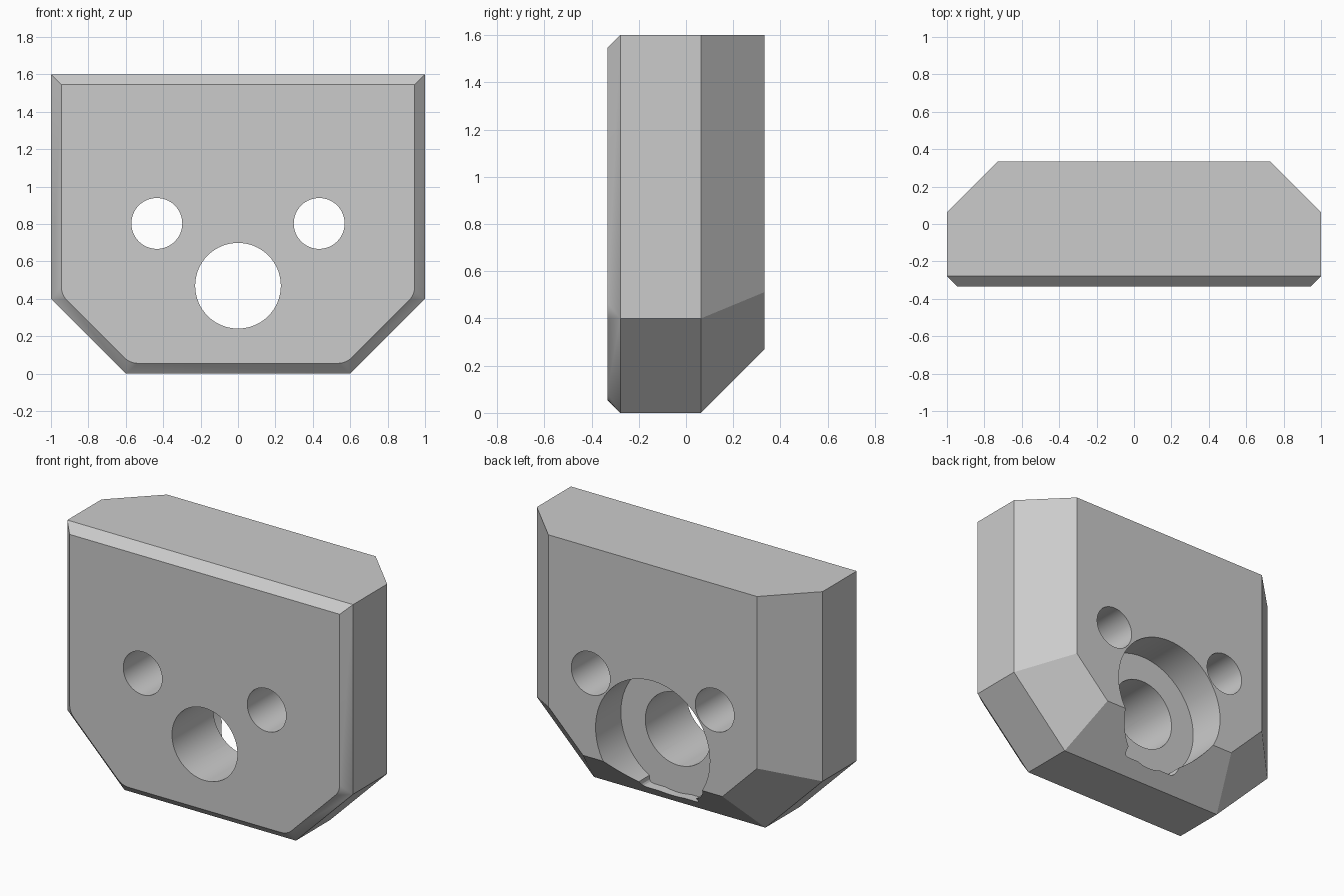
import bpy, bmesh
from mathutils import Vector
from math import radians

cube = bpy.data.objects.get("Cube")
if cube:
    bpy.data.objects.remove(cube, do_unlink=True)

# Material
grey = bpy.data.materials.new("light grey")
grey.use_nodes = True
colour = (0.6, 0.6, 0.6, 1)
grey.diffuse_color = colour
grey.node_tree.nodes["Principled BSDF"].inputs["Base Color"].default_value = colour

# Outline in x, z, anticlockwise from the lower left; edge 3 is the top
outline = [Vector(p) for p in ((-0.6, 0), (0.6, 0), (1, 0.4), (1, 1.6), (-1, 1.6), (-1, 0.4))]
FRONT, BACK = -0.333, 0.333
TOP_EDGE = 3


def inset(points, distance, top_distance):
    """Move every edge inwards and return the new corners."""
    count, lines = len(points), []
    for i, p in enumerate(points):
        d = (points[(i + 1) % count] - p).normalized()
        shift = top_distance if i == TOP_EDGE else distance
        lines.append((p + Vector((-d.y, d.x)) * shift, d))
    corners = []
    for i in range(count):
        (p, d), (q, e) = lines[i - 1], lines[i]
        t = (q - p).cross(e) / d.cross(e)
        corners.append(p + d * t)
    return corners


def rounded(corner, before, after, size, steps=6):
    """Points of a curve that softens one corner."""
    a = corner + (before - corner).normalized() * size
    b = corner + (after - corner).normalized() * size
    ts = [i / steps for i in range(steps + 1)]
    return [a * (1 - t) ** 2 + corner * 2 * t * (1 - t) + b * t * t for t in ts]


# Body: front face with softened lower corners, straight band, tapered back
bm = bmesh.new()


def ring(points, y):
    return [bm.verts.new((p.x, y, p.y)) for p in points]


n = len(outline)
edge_front = ring(outline, FRONT + 0.055)
edge_back = ring(outline, BACK - 0.27)
back_face = ring(inset(outline, 0.27, 0), BACK)
small = inset(outline, 0.055, 0.055)
arcs = []
for i, c in enumerate(small):
    sharp = i in (TOP_EDGE, TOP_EDGE + 1)
    points = [c] if sharp else rounded(c, small[i - 1], small[(i + 1) % n], 0.045)
    arcs.append(ring(points, FRONT))
for i in range(n):
    j = (i + 1) % n
    bm.faces.new((edge_front[i], edge_front[j], edge_back[j], edge_back[i]))
    bm.faces.new((edge_back[i], edge_back[j], back_face[j], back_face[i]))
    bm.faces.new((arcs[i][-1], arcs[j][0], edge_front[j], edge_front[i]))
    for a, b in zip(arcs[i], arcs[i][1:]):
        bm.faces.new((a, b, edge_front[i]))
bm.faces.new([v for arc in arcs for v in arc])
bm.faces.new(back_face)
bmesh.ops.recalc_face_normals(bm, faces=bm.faces)
mesh = bpy.data.meshes.new("mounting_block")
bm.to_mesh(mesh)
bm.free()
block = bpy.data.objects.new("mounting_block", mesh)
bpy.context.collection.objects.link(block)
mesh.materials.append(grey)


def activate(obj):
    bpy.ops.object.select_all(action="DESELECT")
    obj.select_set(True)
    bpy.context.view_layer.objects.active = obj


def cut(cutter):
    """Subtract the cutter from the block, then discard it."""
    cutter.hide_render = True
    activate(block)
    mod = block.modifiers.new("cut", "BOOLEAN")
    mod.operation, mod.solver, mod.object = "DIFFERENCE", "EXACT", cutter
    bpy.ops.object.modifier_apply(modifier=mod.name)
    bpy.data.objects.remove(cutter, do_unlink=True)


def bore(x, z, radius, y_start, y_end=1):
    bpy.ops.mesh.primitive_cylinder_add(
        vertices=64, radius=radius, depth=y_end - y_start,
        location=(x, (y_start + y_end) / 2, z), rotation=(radians(90), 0, 0))
    cut(bpy.context.object)


# Bolt holes, central hole and the wide recess at the back
FLOOR = 0.08
for side in (-1, 1):
    bore(side * 0.434, 0.803, 0.136, -1)
bore(0, 0.47, 0.229, -1)
bore(0, 0.47, 0.4, FLOOR)

# Small relief with rounded corners at the foot of the recess
bpy.ops.mesh.primitive_cube_add(size=1, location=(0, (FLOOR + 1) / 2, 0.18))
relief = bpy.context.object
relief.scale = (0.4, 1 - FLOOR, 0.2)
bpy.ops.object.transform_apply(location=False, rotation=False, scale=True)
bm = bmesh.new()
bm.from_mesh(relief.data)
depth_edges = [e for e in bm.edges if abs(e.verts[0].co.y - e.verts[1].co.y) > 0.1]
bmesh.ops.bevel(bm, geom=depth_edges, offset=0.03, segments=4, profile=0.5, affect="EDGES")
bm.to_mesh(relief.data)
bm.free()
cut(relief)

activate(block)
bpy.ops.object.shade_smooth_by_angle(angle=radians(20))
